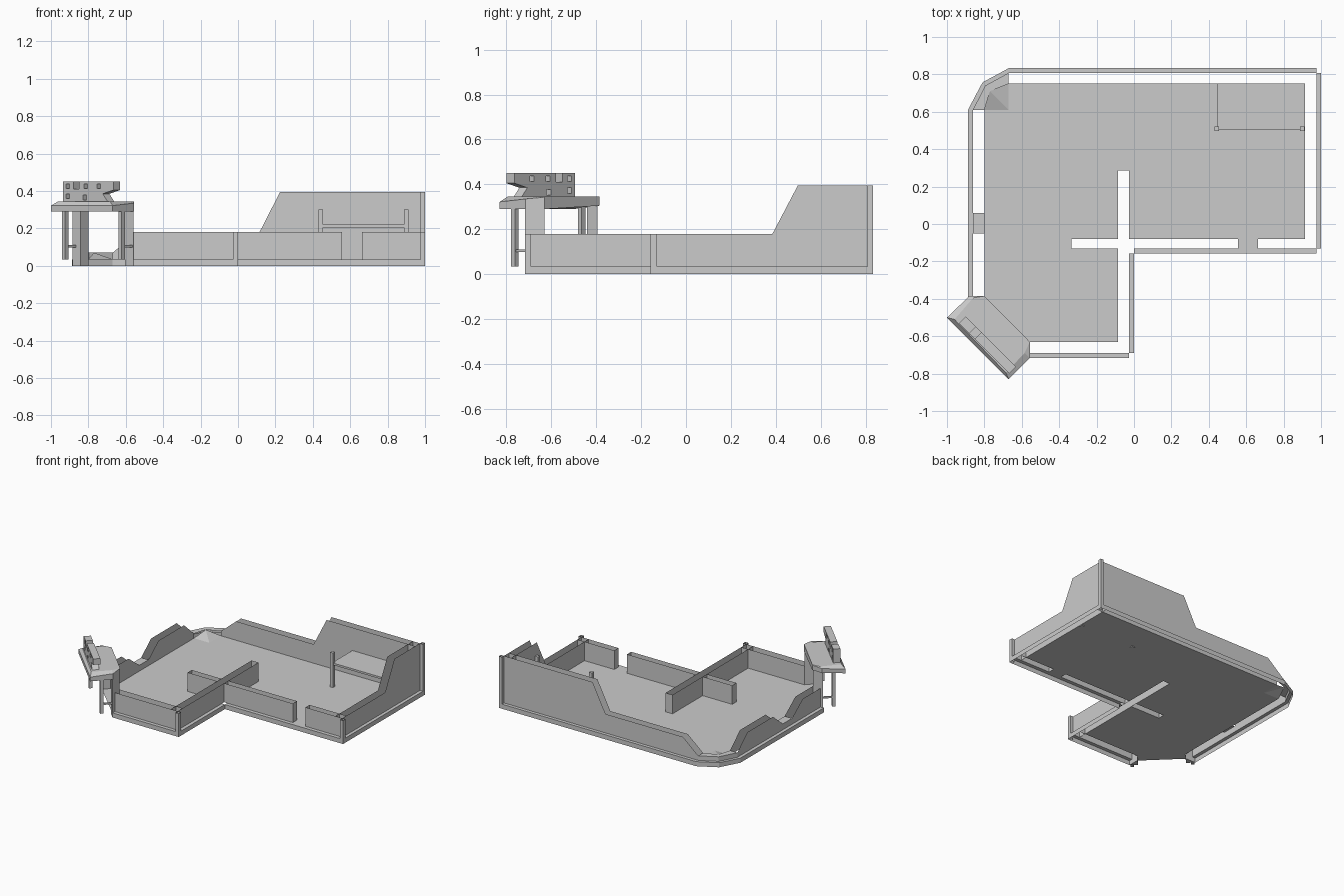
import bpy, bmesh
from math import radians
from mathutils import Matrix

if "Cube" in bpy.data.objects:
    bpy.data.objects.remove(bpy.data.objects["Cube"])

F, H, T = 0.035, 0.18, 0.395   # floor level, low wall top, tall wall top


def make(name, bm):
    bmesh.ops.remove_doubles(bm, verts=bm.verts, dist=1e-5)
    bmesh.ops.recalc_face_normals(bm, faces=bm.faces)
    me = bpy.data.meshes.new(name)
    bm.to_mesh(me)
    bm.free()
    ob = bpy.data.objects.new(name, me)
    bpy.context.collection.objects.link(ob)
    return ob


def face(bm, pts):
    return bm.faces.new([bm.verts.new(p) for p in pts])


def extrude(name, pts, vec):
    """Solid made by pushing a flat outline along vec."""
    bm = bmesh.new()
    r = bmesh.ops.extrude_face_region(bm, geom=[face(bm, pts)], use_keep_orig=True)
    vs = [g for g in r["geom"] if isinstance(g, bmesh.types.BMVert)]
    bmesh.ops.translate(bm, verts=vs, vec=vec)
    return make(name, bm)


def prism(name, outline, z0, z1):
    return extrude(name, [(x, y, z0) for x, y in outline], (0, 0, z1 - z0))


def box(name, x0, x1, y0, y1, z0, z1):
    return prism(name, [(x0, y0), (x1, y0), (x1, y1), (x0, y1)], z0, z1)


def along(axis):
    return (lambda s, c, z: (s, c, z)) if axis == "x" else (lambda s, c, z: (c, s, z))


def wall(name, axis, c0, c1, prof, caps=(False, False)):
    """Two parallel skins, open on top; prof is (distance, top height)."""
    P = along(axis)
    bm = bmesh.new()
    for c in (c0, c1):
        for (a, za), (b, zb) in zip(prof, prof[1:]):
            face(bm, [P(a, c, F), P(b, c, F), P(b, c, zb), P(a, c, za)])
    for (s, z), cap in zip((prof[0], prof[-1]), caps):
        if cap:
            face(bm, [P(s, c0, F), P(s, c1, F), P(s, c1, z), P(s, c0, z)])
    return make(name, bm)


def plinth(name, axis, wall_c, out_c, a, b):
    P = along(axis)
    bm = bmesh.new()
    face(bm, [P(a, wall_c, F), P(b, wall_c, F), P(b, out_c, F), P(a, out_c, F)])
    face(bm, [P(a, out_c, 0), P(b, out_c, 0), P(b, out_c, F), P(a, out_c, F)])
    return make(name, bm)


def hollow_post(name, x0, x1, y0, y1, z):
    bm = bmesh.new()
    c = [(x0, y0), (x1, y0), (x1, y1), (x0, y1)]
    for p, q in zip(c, c[1:] + c[:1]):
        face(bm, [(*p, 0), (*q, 0), (*q, z), (*p, z)])
    return make(name, bm)


# Floor sheet with slots where the walls stand
bm = bmesh.new()
face(bm, [(x, y, F) for x, y in [(-.80, .61), (-.80, -.40), (-.845, -.44), (-.60, -.68),
    (-.56, -.63), (-.085, -.63), (-.085, -.13), (-.335, -.13), (-.335, -.08),
    (-.085, -.08), (-.085, .285), (-.027, .285), (-.027, -.08), (.555, -.08),
    (.555, -.13), (.663, -.13), (.663, -.08), (.915, -.08), (.915, .75),
    (-.67, .75), (-.67, .61)]])
make("floor", bm)

# Walls
SILL = .08
wall("back_wall", "x", .75, .808, [(-.67, .07), (-.54, H), (.115, H), (.225, T), (.975, T)])
wall("right_wall", "y", .915, .975, [(-.13, H), (.385, H), (.498, T), (.808, T)])
wall("left_wall", "y", -.862, -.80, [(-.40, H), (-.18, H), (-.05, SILL), (.06, SILL),
                                     (.18, H), (.49, H), (.61, .07)])
wall("front_left_wall", "x", -.69, -.63, [(-.56, H), (-.027, H)])
wall("middle_wall", "y", -.085, -.027, [(-.69, H), (.285, H)], (False, True))
wall("stub_wall", "x", -.13, -.08, [(-.335, H), (-.085, H)], (True, False))
wall("front_wall", "x", -.13, -.08, [(-.027, H), (.555, H)], (False, True))
wall("front_wall_end", "x", -.13, -.08, [(.663, H), (.975, H)], (True, False))

# Sill in the broken left wall
bm = bmesh.new()
face(bm, [(-.862, -.05, SILL), (-.80, -.05, SILL), (-.80, .06, SILL), (-.862, .06, SILL)])
make("left_wall_sill", bm)

# Ledge around the outside foot of the walls
plinth("back_plinth", "x", .808, .833, -.67, .975)
plinth("right_plinth", "y", .975, 1.0, -.13, .808)
plinth("front_plinth", "x", -.13, -.158, 0, .975)
plinth("middle_plinth", "y", -.027, 0, -.69, -.158)
plinth("front_left_plinth", "x", -.69, -.717, -.56, -.027)
plinth("left_plinth", "y", -.862, -.888, -.40, .61)

# Open corner posts
hollow_post("corner_post_back", .975, 1.0, .808, .833, T)
hollow_post("corner_post_right", .975, 1.0, -.158, -.13, H)
hollow_post("corner_post_front", -.027, 0, -.717, -.69, H)

# Broken back left corner: ledge, low wall, sloping rim and rubble fan
outer = [(-.888, .61), (-.81, .757), (-.67, .833)]
mid = [(-.862, .61), (-.795, .74), (-.67, .808)]
inner = [(-.80, .61), (-.77, .71), (-.67, .75)]
iz = [F, .07, F]
bm = bmesh.new()
for i in (0, 1):
    (p, q), (m, n), (r, s) = outer[i:i + 2], mid[i:i + 2], inner[i:i + 2]
    face(bm, [(*p, 0), (*q, 0), (*q, F), (*p, F)])
    face(bm, [(*p, F), (*q, F), (*n, F), (*m, F)])
    face(bm, [(*m, F), (*n, F), (*n, .07), (*m, .07)])
    face(bm, [(*m, .07), (*n, .07), (*s, .07), (*r, .07)])
    face(bm, [(*r, iz[i]), (*s, iz[i + 1]), (-.67, .61, F)])
make("broken_corner", bm)

# Raised platform on two posts
box("platform", .443, .915, .505, .75, .205, .22)
for side, x in (("left", .443), ("right", .90)):
    box("platform_post_" + side, x - .0125, x + .0125, .4975, .5225, .03, .30)

# Diagonal entrance jambs
prism("jamb_left", [(-.80, -.395), (-.885, -.395), (-.843, -.44)], 0, .31)
prism("jamb_right", [(-.56, -.63), (-.56, -.717), (-.603, -.675)], 0, .31)

# Canopy: flat top with sloping ends
lower = [(-.80, -.385), (-.88, -.385), (-1.0, -.50), (-.67, -.83), (-.557, -.715), (-.557, -.63)]
upper = [(-.80, -.385), (-.86, -.395), (-.96, -.51), (-.685, -.795), (-.585, -.69), (-.557, -.63)]
lz = [.305, .305, .29, .29, .29, .29]
mz = [.343, .338, .322, .322, .335, .343]
rings = [[(*p, z) for p, z in zip(lower, lz)], [(*p, z) for p, z in zip(lower, mz)],
         [(*p, .345) for p in upper]]
bm = bmesh.new()
for a, b in zip(rings, rings[1:]):
    for i in range(6):
        j = (i + 1) % 6
        face(bm, [a[i], a[j], b[j], b[i]])
face(bm, rings[0])
face(bm, rings[2])
make("canopy", bm)


# Local frame along the diagonal: first axis runs to the front right
def diagonal(ob, origin):
    ob.data.transform(Matrix.Translation(origin) @ Matrix.Rotation(radians(-45), 4, "Z"))
    return ob


# Canopy posts and their short rails to the wall
for side, x, y in (("left", -.924, -.465), ("right", -.622, -.762)):
    diagonal(box("canopy_post_" + side, -.012, .012, -.012, .012, F, .30), (x, y, 0))
    diagonal(box("canopy_rail_" + side, -.006, .006, 0, .08, .098, .11), (x, y, 0))

# Parapet board on the canopy with a notch, chipped end and small square holes
board = extrude("parapet_board", [(u, 0, z) for u, z in (
    (0, .345), (0, .45), (.078, .45), (.078, .41), (.12, .41), (.12, .45),
    (.38, .45), (.38, .405), (.30, .385), (.335, .345))], (0, .05, 0))
bm = bmesh.new()
for u, z in ((.035, .425), (.17, .425), (.27, .425), (.035, .372), (.165, .365)):
    bmesh.ops.create_cube(bm, size=1, matrix=Matrix.Translation((u, .025, z))
                          @ Matrix.Diagonal((.026, .1, .026, 1)))
cutter = make("hole_cutter", bm)
for ob in (board, cutter):
    diagonal(ob, (-.935, -.53, 0))
cutter.hide_render = True
cutter.hide_viewport = True
mod = board.modifiers.new("holes", "BOOLEAN")
mod.object = cutter
mod.solver = "EXACT"
